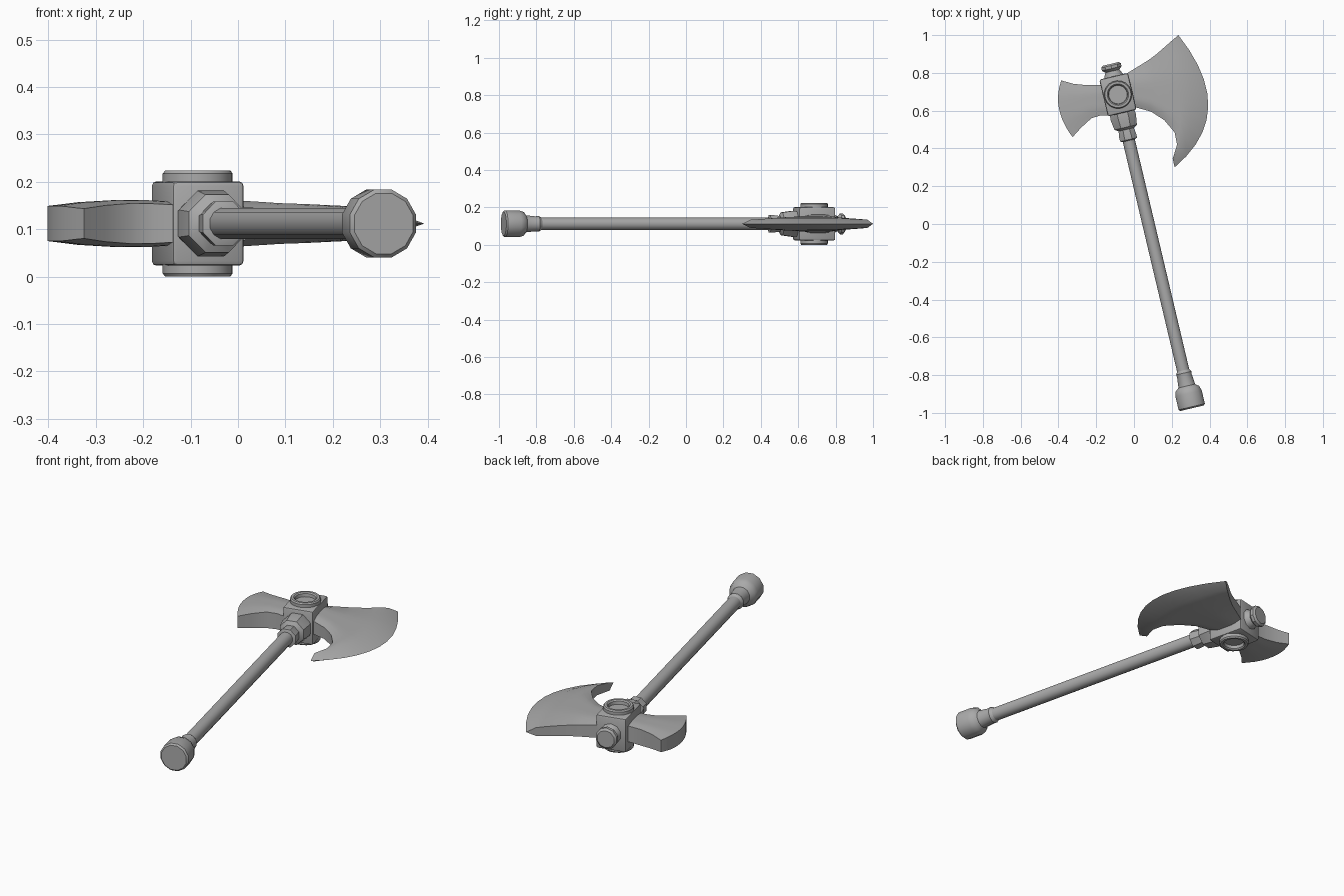
import bpy, bmesh, math
from mathutils import Matrix, Vector

if "Cube" in bpy.data.objects:
    bpy.data.objects.remove(bpy.data.objects["Cube"])

Z = 0.112                                   # mid-height of the lying axe
FRAME = Matrix.Translation((-0.085, 0.685, Z)) @ Matrix.Rotation(math.radians(13.3), 4, 'Z')

steel = bpy.data.materials.new("grey_steel")
steel.diffuse_color = (0.4, 0.4, 0.4, 1)
steel.use_nodes = True
steel.node_tree.nodes["Principled BSDF"].inputs["Base Color"].default_value = steel.diffuse_color


def finish(bm, name, matrix, angle=35):
    bmesh.ops.recalc_face_normals(bm, faces=bm.faces)
    mesh = bpy.data.meshes.new(name)
    bm.to_mesh(mesh)
    bm.free()
    mesh.materials.append(steel)
    ob = bpy.data.objects.new(name, mesh)
    bpy.context.collection.objects.link(ob)
    ob.matrix_world = matrix
    bpy.ops.object.select_all(action='DESELECT')
    ob.select_set(True)
    bpy.context.view_layer.objects.active = ob
    bpy.ops.object.shade_smooth_by_angle(angle=math.radians(angle))
    return ob


def lathe(name, profile, sides, along='Y', angle=35):
    """Turn (position, radius) pairs around an axis of the axe frame."""
    bm = bmesh.new()
    rings = []
    for p, r in profile:
        ring = []
        for i in range(sides):
            a = 2 * math.pi * (i + 0.5) / sides
            c, s = r * math.cos(a), r * math.sin(a)
            ring.append(bm.verts.new((c, p, s) if along == 'Y' else (c, s, p)))
        rings.append(ring)
    for a, b in zip(rings, rings[1:]):
        for i in range(sides):
            j = (i + 1) % sides
            bm.faces.new((a[i], a[j], b[j], b[i]))
    bm.faces.new(rings[0])
    bm.faces.new(rings[-1])
    return finish(bm, name, FRAME, angle)


def blade(name, columns, rows=10, rim=0.7):
    """Loft columns of (top, middle, bottom, half thickness) into a solid."""
    bm = bmesh.new()
    sides = {1: [], -1: []}
    for top, mid, bot, half in columns:
        a, b, c = Vector(top), Vector(mid), Vector(bot)
        for s in sides:
            col = []
            for k in range(rows + 1):
                t = k / rows
                p = (a * (2 * (t - 0.5) * (t - 1)) + b * (4 * t * (1 - t))
                     + c * (2 * t * (t - 0.5)))
                h = half * (rim + (1 - rim) * min(1, 4 * t, 4 * (1 - t)))
                col.append(bm.verts.new((p.x, p.y, s * h)))
            sides[s].append(col)
    for grid in sides.values():
        for p, q in zip(grid, grid[1:]):
            for k in range(rows):
                bm.faces.new((p[k], p[k + 1], q[k + 1], q[k]))
    up, down = sides[1], sides[-1]
    for k in (0, rows):                     # upper and lower rims
        for i in range(len(columns) - 1):
            bm.faces.new((up[i][k], up[i + 1][k], down[i + 1][k], down[i][k]))
    for i in (0, -1):                       # root and outer end
        for k in range(rows):
            bm.faces.new((up[i][k], up[i][k + 1], down[i][k + 1], down[i][k]))
    bmesh.ops.remove_doubles(bm, verts=bm.verts, dist=0.0005)
    return finish(bm, name, Matrix.Translation((0, 0, Z)))


# Handle, end knob and collars
lathe("handle", [(-1.62, 0.034), (-0.1, 0.034)], 12)
lathe("end_knob", [(-1.706, 0.066), (-1.698, 0.074), (-1.625, 0.074), (-1.60, 0.066),
                   (-1.585, 0.047), (-1.53, 0.041), (-1.515, 0.043), (-1.50, 0.034)], 12)
lathe("neck_collar", [(-0.25, 0.036), (-0.245, 0.05), (-0.225, 0.05), (-0.19, 0.045),
                      (-0.178, 0.066), (-0.12, 0.075), (-0.09, 0.07)], 8)
lathe("top_stud", [(0.08, 0.058), (0.105, 0.052), (0.128, 0.04), (0.142, 0.056),
                   (0.158, 0.056), (0.167, 0.045)], 10)

# Central block
bm = bmesh.new()
bmesh.ops.create_cube(bm, size=1)
bmesh.ops.scale(bm, vec=(0.156, 0.2, 0.178), verts=bm.verts)
bmesh.ops.bevel(bm, geom=bm.edges[:], offset=0.01, segments=2, profile=0.5, affect='EDGES')
finish(bm, "head_block", FRAME)

# Recessed rings on both broad sides of the block
for s, side in ((1, "upper"), (-1, "lower")):
    lathe(side + "_ring", [(s * 0.08, 0.074), (s * 0.105, 0.074), (s * 0.112, 0.069),
                           (s * 0.112, 0.057), (s * 0.106, 0.051), (s * 0.09, 0.049)], 20, 'Z')

# Broad crescent blade with a sharp edge
blade("crescent_blade", [
    ((-0.05, 0.79), (-0.03, 0.71), (0.0, 0.62), 0.05),
    ((0.04, 0.845), (0.08, 0.69), (0.09, 0.595), 0.043),
    ((0.08, 0.87), (0.13, 0.68), (0.16, 0.55), 0.041),
    ((0.12, 0.90), (0.19, 0.665), (0.215, 0.485), 0.038),
    ((0.16, 0.935), (0.24, 0.65), (0.228, 0.42), 0.036),
    ((0.20, 0.97), (0.305, 0.64), (0.205, 0.345), 0.031),
    ((0.235, 1.0), (0.393, 0.62), (0.215, 0.30), 0.0)])

# Small flared rear blade with a blunt end
blade("rear_blade", [
    ((-0.13, 0.745), (-0.125, 0.66), (-0.115, 0.575), 0.045),
    ((-0.19, 0.735), (-0.185, 0.655), (-0.175, 0.575), 0.049),
    ((-0.25, 0.735), (-0.25, 0.65), (-0.225, 0.56), 0.05),
    ((-0.32, 0.742), (-0.335, 0.635), (-0.28, 0.51), 0.045),
    ((-0.385, 0.76), (-0.397, 0.61), (-0.325, 0.46), 0.037)], rim=0.85)
